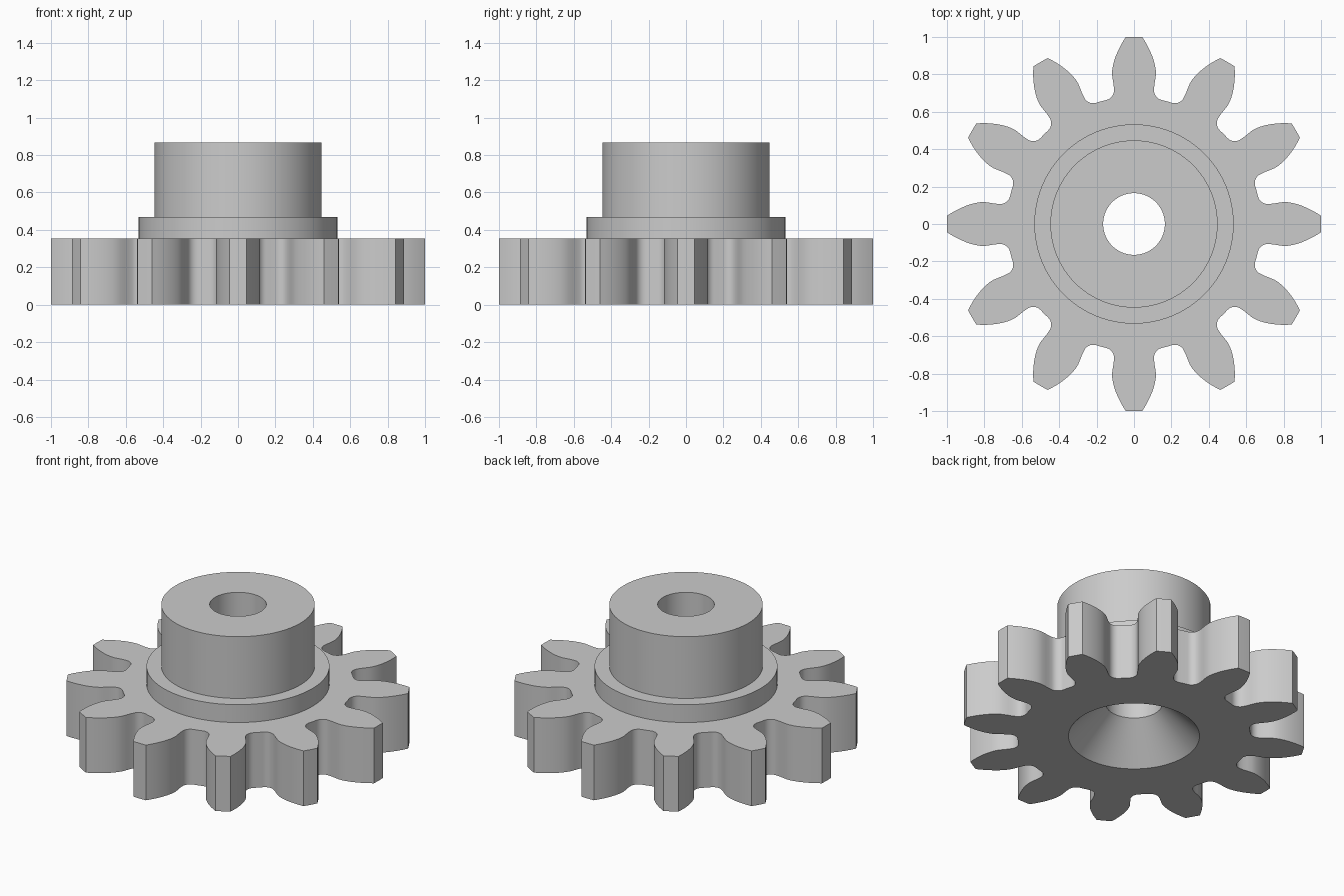
import bpy
import bmesh
import math
from math import sin, cos, tan, acos, pi

cube = bpy.data.objects.get("Cube")
if cube:
    bpy.data.objects.remove(cube, do_unlink=True)

TEETH = 12
PITCH_R = 6 / 7
PRESSURE = math.radians(20)
BASE_R = PITCH_R * cos(PRESSURE)
ROOT_R = 0.679
SEGMENTS = 96
GEAR_TOP = 0.355
COLLAR_R = 0.533
CONE_R = 0.382

steel = bpy.data.materials.new("grey metal")
steel.use_nodes = True
grey = (0.6, 0.6, 0.6, 1)
steel.diffuse_color = grey
steel.node_tree.nodes["Principled BSDF"].inputs["Base Color"].default_value = grey


def finish(bm, name):
    """Turn a bmesh into a shaded, coloured object."""
    mesh = bpy.data.meshes.new(name)
    bm.to_mesh(mesh)
    bm.free()
    mesh.materials.append(steel)
    obj = bpy.data.objects.new(name, mesh)
    bpy.context.collection.objects.link(obj)
    bpy.ops.object.select_all(action='DESELECT')
    obj.select_set(True)
    bpy.context.view_layer.objects.active = obj
    bpy.ops.object.shade_smooth_by_angle(angle=math.radians(30))
    return obj


def circle(r):
    return [(r * cos(2 * pi * i / SEGMENTS), r * sin(2 * pi * i / SEGMENTS))
            for i in range(SEGMENTS)]


def add_loop(bm, points, z):
    return [bm.verts.new((x, y, z)) for x, y in points]


def bridge(bm, a, b):
    """Quads between two loops of equal length."""
    n = len(a)
    for i in range(n):
        j = (i + 1) % n
        bm.faces.new((a[i], a[j], b[j], b[i]))


def involute(a):
    return tan(a) - a


def half_tooth():
    """(sideways, outward) points from the tip corner down to the root."""
    pts = []
    for i in range(9):
        r = 1 + (BASE_R - 1) * i / 8
        a = pi / (2 * TEETH) + involute(PRESSURE) - involute(acos(min(1, BASE_R / r)))
        pts.append((r * sin(a), r * cos(a)))
    # undercut neck
    pts += [(0.1125, 0.765), (0.1085, 0.74)]
    # root fillet
    fx, fy, fr = 0.161, 0.715, 0.054
    end = 1.5 * pi - math.atan2(fx, fy)
    for i in range(8):
        t = pi + (end - pi) * i / 7
        pts.append((fx + fr * cos(t), fy + fr * sin(t)))
    return pts


def gear_outline():
    half = half_tooth()
    tooth = [(-s, r) for s, r in reversed(half)] + [(0, 1)] + half
    tooth.append((ROOT_R * sin(pi / TEETH), ROOT_R * cos(pi / TEETH)))
    out = []
    for k in range(TEETH):
        a = 2 * pi * k / TEETH
        # clockwise around the axis
        out += [(s * cos(a) + r * sin(a), -s * sin(a) + r * cos(a)) for s, r in tooth]
    return out


def cap(bm, outer, inner, up):
    """Flat ring between the tooth outline and a circular opening."""
    edges = []
    for loop in (outer, inner):
        for i, v in enumerate(loop):
            w = loop[(i + 1) % len(loop)]
            edges.append(bm.edges.get((v, w)) or bm.edges.new((v, w)))
    result = bmesh.ops.triangle_fill(bm, edges=edges, use_beauty=True)
    for f in result["geom"]:
        if isinstance(f, bmesh.types.BMFace):
            f.normal_update()
            if (f.normal.z > 0) != up:
                f.normal_flip()


# Toothed wheel
bm = bmesh.new()
outline = gear_outline()[::-1]
bottom = add_loop(bm, outline, 0)
top = add_loop(bm, outline, GEAR_TOP)
bridge(bm, bottom, top)
cap(bm, bottom, add_loop(bm, circle(CONE_R), 0), False)
cap(bm, top, add_loop(bm, circle(COLLAR_R), GEAR_TOP), True)
finish(bm, "toothed_wheel")

# Stepped hub with a through bore and a countersunk underside
profile = [(COLLAR_R, GEAR_TOP), (COLLAR_R, 0.47), (0.447, 0.47), (0.447, 0.867),
           (0.165, 0.867), (0.165, 0.217), (CONE_R, 0)]
bm = bmesh.new()
rings = [add_loop(bm, circle(r), z) for r, z in profile]
for lower, upper in zip(rings, rings[1:]):
    bridge(bm, lower, upper)
finish(bm, "stepped_hub")
